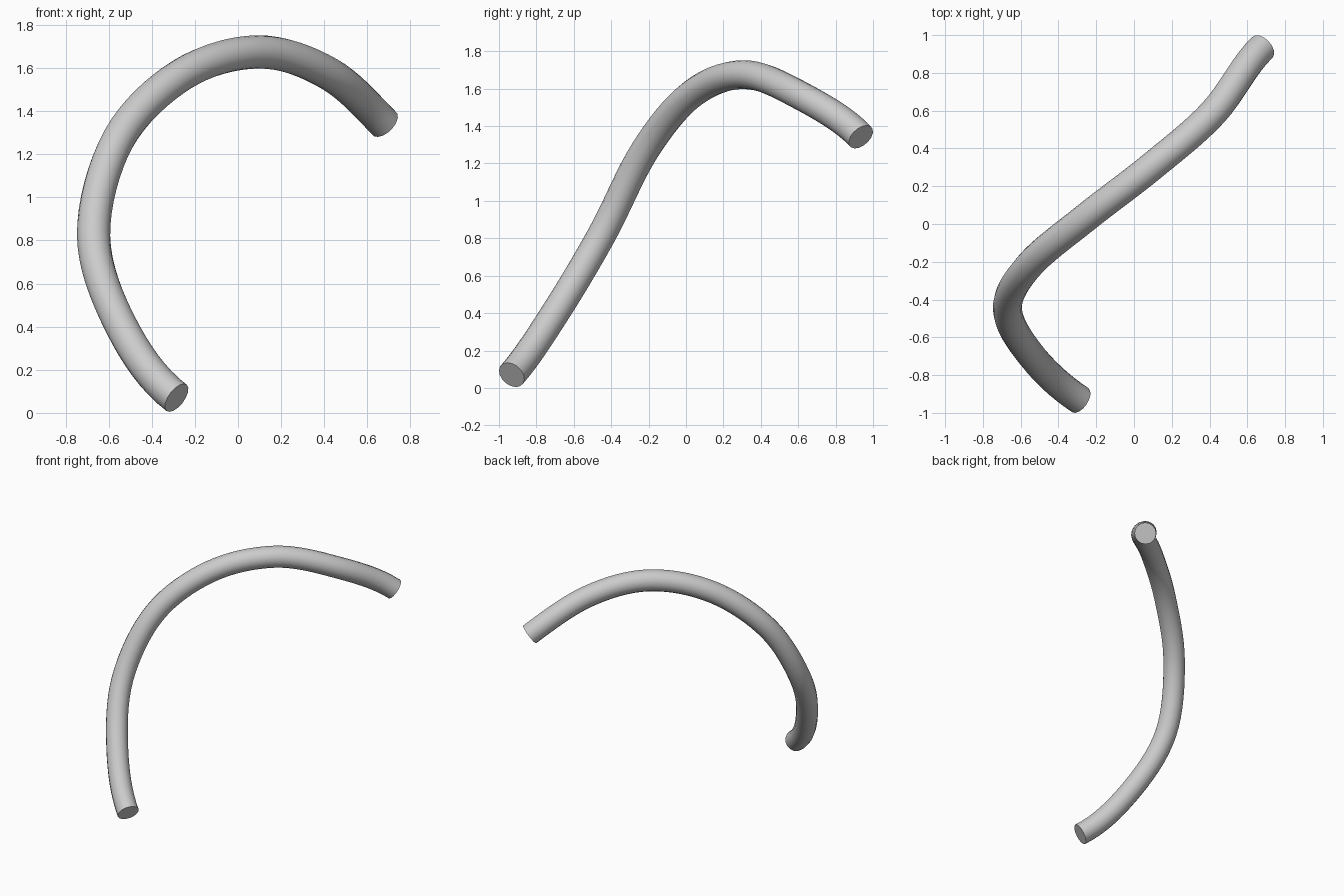
import bpy
import math
from mathutils import Vector

if "Cube" in bpy.data.objects:
    bpy.data.objects.remove(bpy.data.objects["Cube"])

# Centreline of the bent rod, evenly spaced
path = [Vector(p) for p in (
    (-0.285, -0.932, 0.07), (-0.54, -0.70, 0.40), (-0.67, -0.45, 0.82),
    (-0.555, -0.22, 1.27), (-0.26, 0.03, 1.57), (0.095, 0.305, 1.675),
    (0.42, 0.59, 1.575), (0.68, 0.935, 1.342))]
start_dir = Vector((-0.70, 0.47, 0.53))
end_dir = Vector((0.59, 0.54, -0.60))


def handle(i):
    if i == 0:
        return start_dir * 0.16
    if i == len(path) - 1:
        return end_dir * 0.16
    return (path[i + 1] - path[i - 1]) / 6


# Round tube swept along the centreline
curve = bpy.data.curves.new("bent_rod", 'CURVE')
curve.dimensions = '3D'
curve.resolution_u = 8
curve.bevel_depth = 0.077
curve.bevel_resolution = 6
curve.use_fill_caps = True
spline = curve.splines.new('BEZIER')
spline.bezier_points.add(len(path) - 1)
for i, (bp, p) in enumerate(zip(spline.bezier_points, path)):
    bp.handle_left_type = bp.handle_right_type = 'FREE'
    bp.co = p
    bp.handle_left = p - handle(i)
    bp.handle_right = p + handle(i)

rod = bpy.data.objects.new("bent_rod", curve)
bpy.context.collection.objects.link(rod)
bpy.context.view_layer.objects.active = rod
rod.select_set(True)
bpy.ops.object.convert(target='MESH')
bpy.ops.object.shade_smooth_by_angle(angle=math.radians(40))
